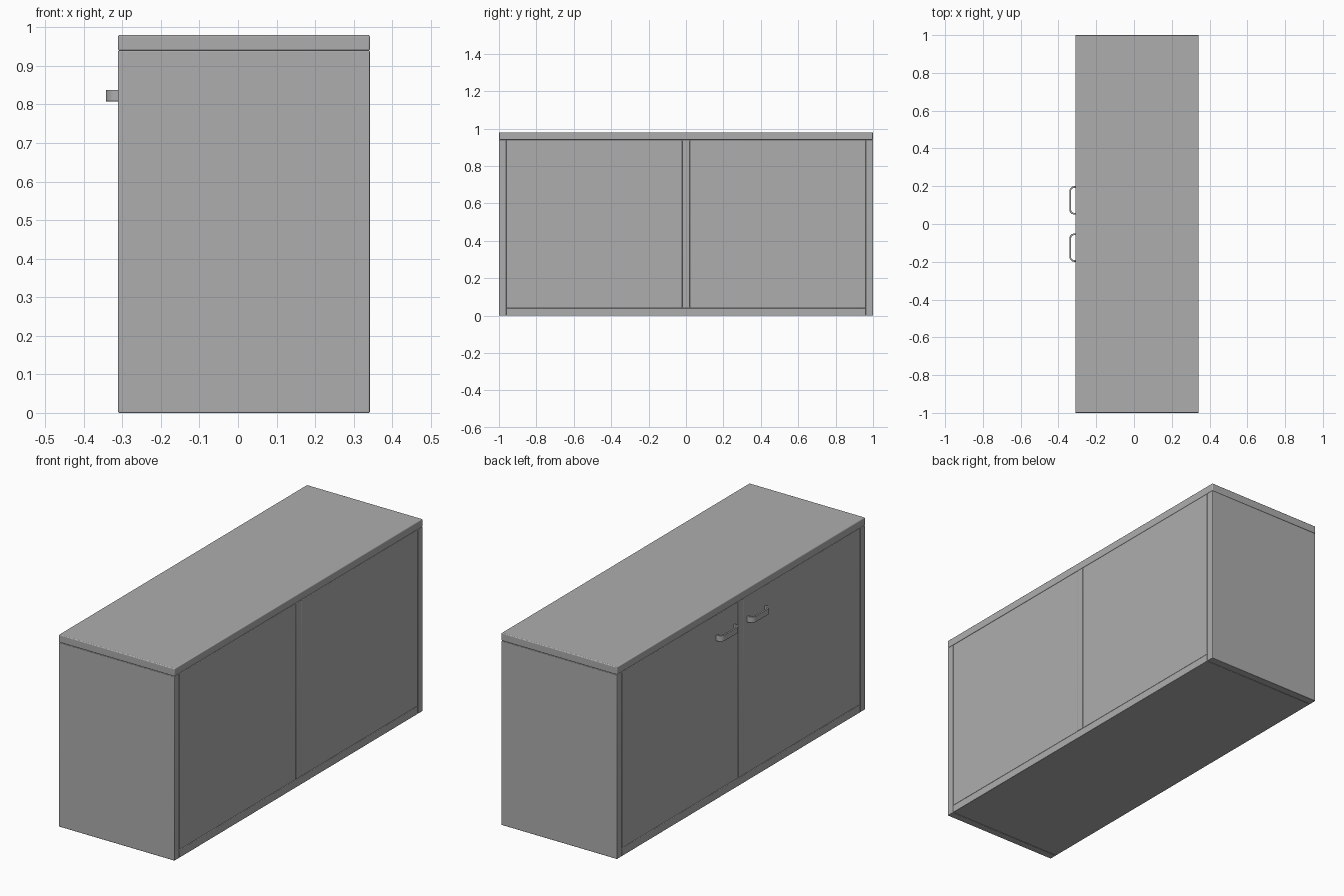
import bpy, bmesh, math
from mathutils import Vector

if "Cube" in bpy.data.objects:
    bpy.data.objects.remove(bpy.data.objects["Cube"])

X0, X1 = -0.311, 0.342    # door side and rear side of the carcass
T = 0.04                  # board thickness
TOP = 0.98


def finish(obj, width, segments):
    mod = obj.modifiers.new("rounded_edges", 'BEVEL')
    mod.width = width
    mod.segments = segments
    mod.limit_method = 'ANGLE'
    mod.angle_limit = math.radians(40)
    bpy.ops.object.select_all(action='DESELECT')
    bpy.context.view_layer.objects.active = obj
    obj.select_set(True)
    bpy.ops.object.shade_smooth_by_angle(angle=math.radians(40))


def board(name, lo, hi, bevel=0.003):
    lo, hi = Vector(lo), Vector(hi)
    bpy.ops.mesh.primitive_cube_add(size=1, location=(lo + hi) / 2)
    obj = bpy.context.object
    obj.name = name
    obj.scale = hi - lo
    bpy.ops.object.transform_apply(location=False, rotation=False, scale=True)
    finish(obj, bevel, 3)
    return obj


def handle(name, yc):
    # flat strap bent into a U with rounded corners, extruded upwards
    def outline(half, depth, r, steps=6):
        pts = [(X0 + 0.006, yc - half)]
        for sy, start in ((-1, 0), (1, 1)):
            arc = []
            for i in range(steps + 1):
                a = math.pi / 2 * i / steps
                arc.append((X0 - depth + r - r * math.sin(a),
                            yc + sy * (half - r + r * math.cos(a))))
            pts += arc[::-1] if start else arc
        return pts + [(X0 + 0.006, yc + half)]

    w = 0.009
    outer = outline(0.075, 0.0315, 0.027)
    inner = outline(0.075 - w, 0.0315 - w, 0.018)
    z0, z1 = 0.808, 0.838
    bm = bmesh.new()
    rings = [[bm.verts.new((*p, z)) for p in line]
             for line, z in ((outer, z0), (outer, z1), (inner, z1), (inner, z0))]
    for k in range(4):
        a, b = rings[k], rings[(k + 1) % 4]
        for i in range(len(a) - 1):
            bm.faces.new((a[i], a[i + 1], b[i + 1], b[i]))
    bm.faces.new([r[0] for r in rings])
    bm.faces.new([r[-1] for r in rings])
    bmesh.ops.recalc_face_normals(bm, faces=bm.faces)
    mesh = bpy.data.meshes.new(name)
    bm.to_mesh(mesh)
    bm.free()
    obj = bpy.data.objects.new(name, mesh)
    bpy.context.collection.objects.link(obj)
    finish(obj, 0.001, 2)


# carcass boards
board("top_board", (X0, -1, TOP - T), (X1, 1, TOP), 0.004)
board("bottom_board", (X0, -1 + T, 0), (X1, 1 - T, T))
board("centre_divider", (X0, -T / 2, T), (X1, T / 2, TOP - T))

# mirrored parts: end boards, doors, rear panels and handles
for side, s in (("front", -1), ("back", 1)):
    def span(a, b):
        return sorted((s * a, s * b))
    ya, yb = span(1 - T, 1)
    board(f"{side}_end_board", (X0, ya, 0), (X1, yb, TOP - T))
    ya, yb = span(T / 2, 1 - T)
    board(f"{side}_door", (X0 + 0.001, ya, T), (X0 + 0.031, yb, TOP - T))
    board(f"{side}_rear_panel", (X1 - 0.031, ya, T), (X1 - 0.001, yb, TOP - T))
    handle(f"{side}_door_handle", s * 0.125)

# darker grey paint, shared by every part
grey = bpy.data.materials.new("mid_grey")
grey.diffuse_color = (0.42, 0.42, 0.42, 1)
grey.use_nodes = True
grey.node_tree.nodes["Principled BSDF"].inputs["Base Color"].default_value = grey.diffuse_color
for obj in bpy.data.objects:
    obj.data.materials.append(grey)
